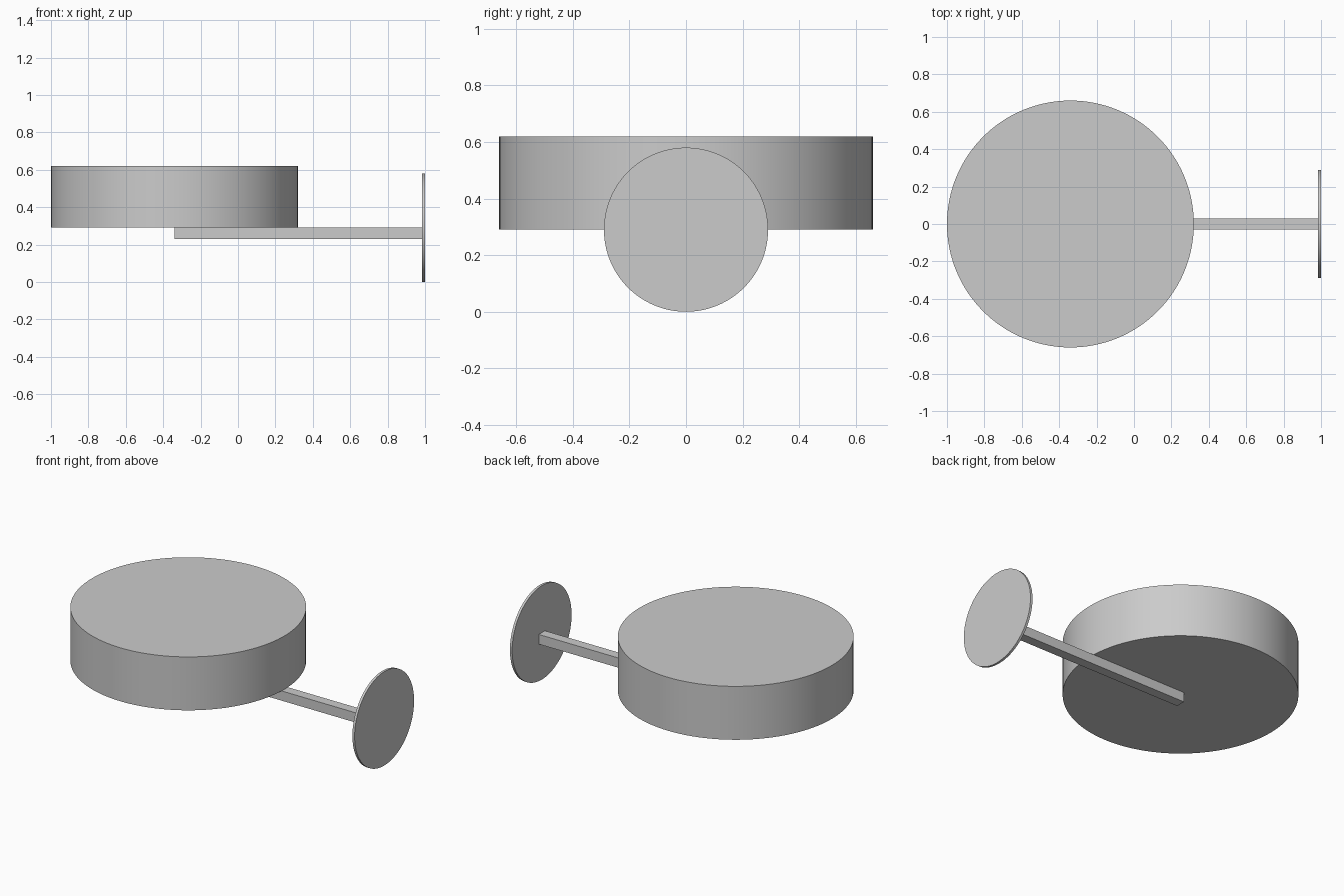
import bpy
import math

# Remove the default cube
cube = bpy.data.objects.get("Cube")
if cube:
    bpy.data.objects.remove(cube, do_unlink=True)

# Single light grey material
grey = bpy.data.materials.new("light grey")
grey.use_nodes = True
colour = (0.6, 0.6, 0.6, 1.0)
grey.diffuse_color = colour
grey.node_tree.nodes["Principled BSDF"].inputs["Base Color"].default_value = colour


def finish(name):
    obj = bpy.context.object
    obj.name = name
    obj.data.name = name
    obj.data.materials.append(grey)
    return obj


def cylinder(name, radius, depth, centre, tilt=0.0):
    bpy.ops.mesh.primitive_cylinder_add(
        vertices=128, radius=radius, depth=depth,
        location=centre, rotation=(0, tilt, 0))
    bpy.ops.object.shade_smooth_by_angle(angle=math.radians(30))
    return finish(name)


DRUM_X, DRUM_R = -0.34, 0.66
DRUM_BOTTOM, DRUM_TOP = 0.29, 0.62
DISC_R, DISC_T = 0.29, 0.015
ROD = 0.06

# Large flat drum
cylinder("drum", DRUM_R, DRUM_TOP - DRUM_BOTTOM,
         (DRUM_X, 0, (DRUM_TOP + DRUM_BOTTOM) / 2))

# Thin upright disc at the far end
cylinder("end_disc", DISC_R, DISC_T, (1 - DISC_T / 2, 0, DISC_R), math.pi / 2)

# Square rod under the drum, from its centre to the disc
rod_end = 1 - DISC_T
bpy.ops.mesh.primitive_cube_add(
    size=1, location=((DRUM_X + rod_end) / 2, 0, DRUM_BOTTOM - ROD / 2))
rod = bpy.context.object
for v in rod.data.vertices:
    v.co.x *= rod_end - DRUM_X
    v.co.y *= ROD
    v.co.z *= ROD
finish("connecting_rod")
